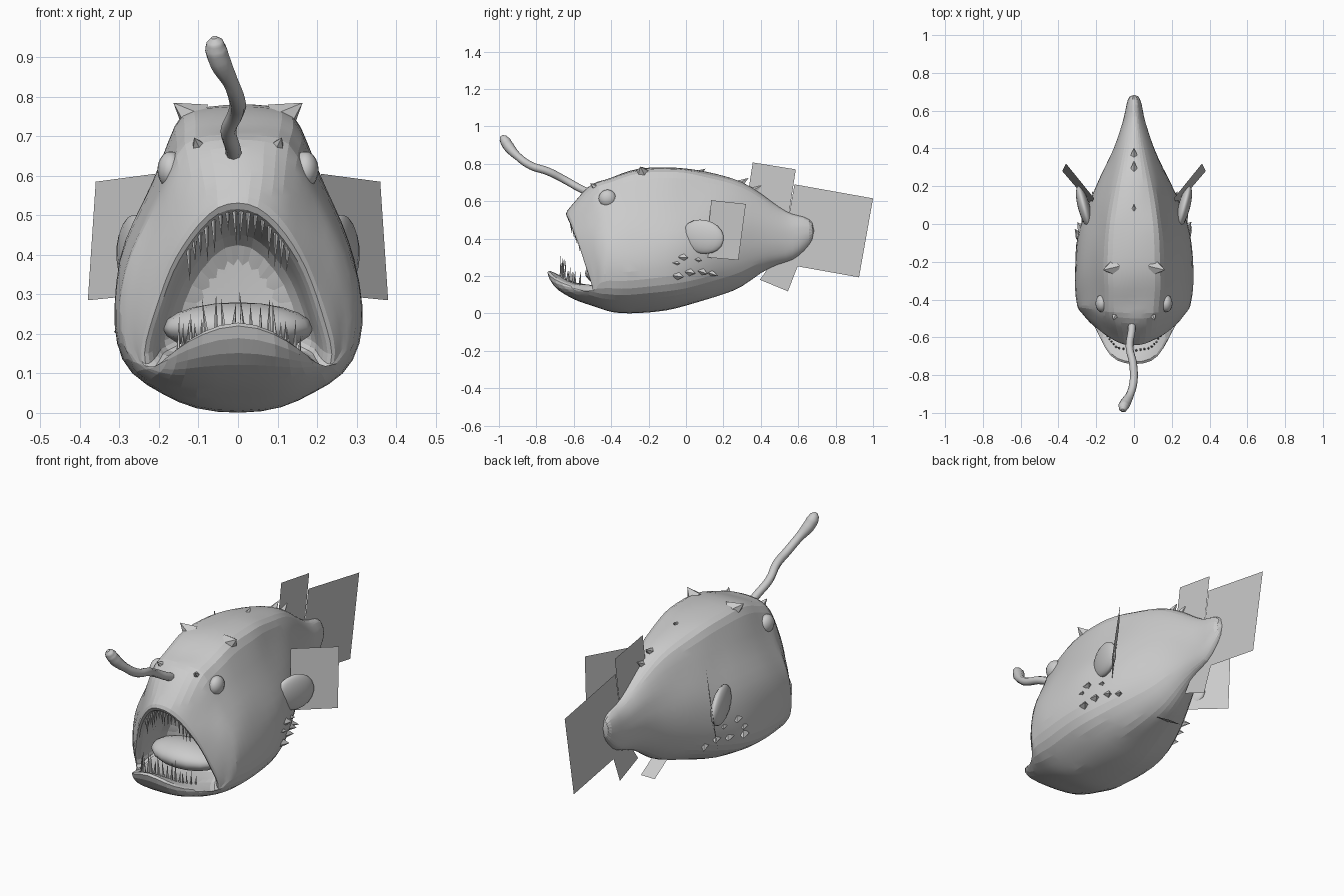
import bpy, bmesh, math, random
from mathutils import Vector, Matrix
from mathutils.bvhtree import BVHTree

if "Cube" in bpy.data.objects:
    bpy.data.objects.remove(bpy.data.objects["Cube"])

random.seed(4)


def obj_from_bm(name, bm):
    bmesh.ops.recalc_face_normals(bm, faces=bm.faces[:])
    me = bpy.data.meshes.new(name)
    bm.to_mesh(me)
    bm.free()
    ob = bpy.data.objects.new(name, me)
    bpy.context.collection.objects.link(ob)
    return ob


def finish(ob, angle):
    bpy.ops.object.select_all(action='DESELECT')
    ob.select_set(True)
    bpy.context.view_layer.objects.active = ob
    for m in list(ob.modifiers):
        bpy.ops.object.modifier_apply(modifier=m.name)
    bpy.ops.object.shade_smooth_by_angle(angle=math.radians(angle))


def spike(bm, base, direction, length, radius, seg=5):
    d = Vector(direction).normalized()
    mat = Matrix.Translation(Vector(base) + d * length / 2) @ d.to_track_quat('Z', 'Y').to_matrix().to_4x4()
    bmesh.ops.create_cone(bm, cap_ends=True, segments=seg, radius1=radius, radius2=0, depth=length, matrix=mat)


# Half cross-section of the body, top to bottom: (width fraction, height fraction)
SECTION = [(0, 1), (.25, .995), (.46, .985), (.56, .87), (.68, .75), (.84, .62), (.95, .5),
           (1, .36), (.99, .23), (.87, .125), (.61, .06), (.36, .01), (0, 0)]
# Body stations, head to tail: (y, top, bottom, half width)
STATIONS = [(-.42, .72, .01, .305), (-.35, .75, -.002, .314), (-.25, .782, -.002, .317), (-.1, .782, .012, .313),
            (0, .775, .037, .287), (.1, .76, .067, .25), (.2, .74, .1, .207), (.3, .71, .135, .157),
            (.4, .645, .22, .107), (.5, .565, .265, .072), (.57, .525, .28, .053), (.635, .52, .335, .042),
            (.685, .485, .4, .025)]
# Half outline of the lips, top of upper lip round the corner to the chin
RIM = [Vector(p) for p in [(0, -.655, .53), (.05, -.65, .522), (.1, -.627, .475), (.14, -.605, .42),
       (.175, -.58, .36), (.2, -.555, .29), (.225, -.53, .21), (.245, -.505, .14), (.228, -.495, .09),
       (.2, -.56, .125), (.155, -.68, .17), (.1, -.745, .215), (0, -.762, .25)]]


def station(y, top, bot, w):
    s = min(max(y / .5, 0), 1)
    out = []
    for i, (fx, fz) in enumerate(SECTION):
        a = math.pi * i / 12
        fx = fx * (1 - s) + math.sin(a) * s
        fz = fz * (1 - s) + (.5 + .5 * math.cos(a)) * s
        out.append(Vector((fx * w, y, bot + fz * (top - bot))))
    return out


def cavity(sx, sy, sz, floor):
    out = []
    for i, p in enumerate(RIM):
        z = .27 + (p.z - .27) * sz
        if i >= 8 and floor:
            z = floor
        elif i >= 10:
            z -= .015
        out.append(Vector((p.x * sx, p.y + (-.38 - p.y) * sy, z)))
    return out


# Body: one closed skin running from the throat over the lips to the tail stump
inner = cavity(.9, .12, .9, None)
first = station(*STATIONS[0])
loops = [[Vector((p.x, -.36, p.z)) for p in cavity(.55, 1, .5, .18)],
         cavity(.82, .85, .72, .15), cavity(.84, .45, .82, .15), inner, RIM]
for u in (.12, .32, .55, .78):
    half = []
    for i, (a, b) in enumerate(zip(RIM, first)):
        e = math.sin(u * math.pi / 2)
        ez = u ** .42 if i >= 10 else e
        half.append(Vector((a.x + (b.x - a.x) * e, a.y + (b.y - a.y) * u, a.z + (b.z - a.z) * ez)))
    loops.append(half)
loops += [station(*s) for s in STATIONS]

bm = bmesh.new()
rings = []
for k, half in enumerate(loops):
    j = .0065 if 4 < k < 15 else .003 if k >= 4 else 0
    pts = half + [Vector((-p.x, p.y, p.z)) for p in half[11:0:-1]]
    rings.append([bm.verts.new(p + Vector([random.uniform(-j, j) for _ in range(3)])) for p in pts])
for a, b in zip(rings, rings[1:]):
    for i in range(24):
        n = (i + 1) % 24
        bm.faces.new((a[i], a[n], b[n], b[i]))
bm.faces.new(rings[0])
bm.faces.new(rings[-1])
bmesh.ops.recalc_face_normals(bm, faces=bm.faces[:])
bm.normal_update()
skin = BVHTree.FromBMesh(bm)
body = obj_from_bm("body", bm)
body.modifiers.new("subdivision", 'SUBSURF').levels = 1
finish(body, 9)

# Teeth along both lips
bm = bmesh.new()


def along(pts, t):
    i = min(int(t), len(pts) - 2)
    return pts[i].lerp(pts[i + 1], t - i)


for s in (1, -1):
    for k in range(8):
        p = along(inner, .2 + k * .4)
        spike(bm, (p.x * s, p.y, p.z + .015), (-s * .05, .12, -1), random.uniform(.05, .1), .007)
    for k in range(10):
        p = along(inner, 9.7 + k * .24)
        q = Vector((p.x * s, p.y + .045, p.z - .03))
        spike(bm, q, (s * random.uniform(-.1, .15), random.uniform(-.1, .1), 1), random.uniform(.06, .12), .007)
obj_from_bm("teeth", bm)


def ellipsoid(name, centre, radii, rot=(0, 0, 0), seg=16, rings_n=10):
    bm = bmesh.new()
    bmesh.ops.create_uvsphere(bm, u_segments=seg, v_segments=rings_n, radius=1)
    ob = obj_from_bm(name, bm)
    ob.location, ob.scale, ob.rotation_euler = centre, radii, rot
    finish(ob, 40)
    return ob


# Tongue, eyes and fleshy fin roots
ellipsoid("tongue", (0, -.42, .215), (.19, .12, .065))
for s, side in ((1, "right"), (-1, "left")):
    ellipsoid("eye_" + side, (s * .17, -.42, .615), (.034, .047, .047))
    ellipsoid("fin_root_" + side, (s * .265, .09, .41), (.032, .118, .09), (math.radians(-12), 0, -s * math.radians(15)))

# Spikes and warts on the skin: (y, z, length, radius), aimed from the side
bm = bmesh.new()
for s in (1, -1):
    for y, z, ln, r in [(-.02, .2, .05, .028), (.0, .31, .045, .028), (.07, .21, .05, .028), (.11, .27, .04, .022),
                        (.15, .2, .05, .025), (-.04, .26, .04, .022), (.24, .13, .06, .022)]:
        loc, nor, _, _ = skin.find_nearest(Vector((s * .4, y, z)))
        spike(bm, loc - nor * .018, nor + Vector((0, 1, -.2)), ln, r, 4)
    spike(bm, (s * .105, -.23, .74), (s * .85, -.2, .65), .075, .05)
    spike(bm, (s * .085, -.45, .645), (s * .25, -.6, .5), .085, .042)
    spike(bm, (s * .04, -.47, .65), (0, -.8, .4), .055, .03)
for y, z in [(.06, .755), (.29, .705), (.36, .665)]:
    spike(bm, (0, y, z - .012), (0, .8, .55), .055, .022)
obj_from_bm("skin_spikes", bm)

# Lure: tapering stalk with a swollen tip
cu = bpy.data.curves.new("lure", 'CURVE')
cu.dimensions = '3D'
cu.bevel_depth = 1
cu.bevel_resolution = 2
cu.resolution_u = 5
cu.use_fill_caps = True
path = [(-.012, -.48, .63, .02), (-.012, -.56, .665, .02), (-.024, -.65, .715, .02), (-.005, -.74, .76, .021),
        (-.002, -.83, .79, .021), (-.02, -.9, .84, .021), (-.045, -.945, .888, .029), (-.055, -.965, .918, .029),
        (-.058, -.978, .938, .022), (-.06, -.985, .95, .008)]
sp = cu.splines.new('BEZIER')
sp.bezier_points.add(len(path) - 1)
for bp, (x, y, z, r) in zip(sp.bezier_points, path):
    bp.co, bp.radius = (x, y, z), r
    bp.handle_left_type = bp.handle_right_type = 'AUTO'
tmp = bpy.data.objects.new("lure_path", cu)
bpy.context.collection.objects.link(tmp)
bpy.context.view_layer.update()
me = bpy.data.meshes.new_from_object(tmp.evaluated_get(bpy.context.evaluated_depsgraph_get()))
bpy.data.objects.remove(tmp)
lure = bpy.data.objects.new("lure", me)
bpy.context.collection.objects.link(lure)
finish(lure, 50)


# Flat fin cards
def card(name, corners):
    bm = bmesh.new()
    bm.faces.new([bm.verts.new(c) for c in corners])
    obj_from_bm(name, bm)


card("dorsal_fin", [(0, .357, .807), (0, .587, .77), (0, .55, .53), (0, .32, .57)])
card("tail_fin", [(0, .58, .69), (0, 1, .615), (0, .925, .193), (0, .505, .268)])
card("anal_fin", [(0, .48, .3), (0, .395, .18), (0, .545, .118), (0, .6, .26)])
card("belly_fin", [(-.04, .2, .12), (.04, .2, .12), (.04, .315, .05), (-.04, .315, .05)])
for s, side in ((1, "right"), (-1, "left")):
    card("pectoral_fin_" + side, [(s * .21, .135, .605), (s * .36, .32, .585), (s * .38, .28, .285), (s * .23, .105, .3)])
